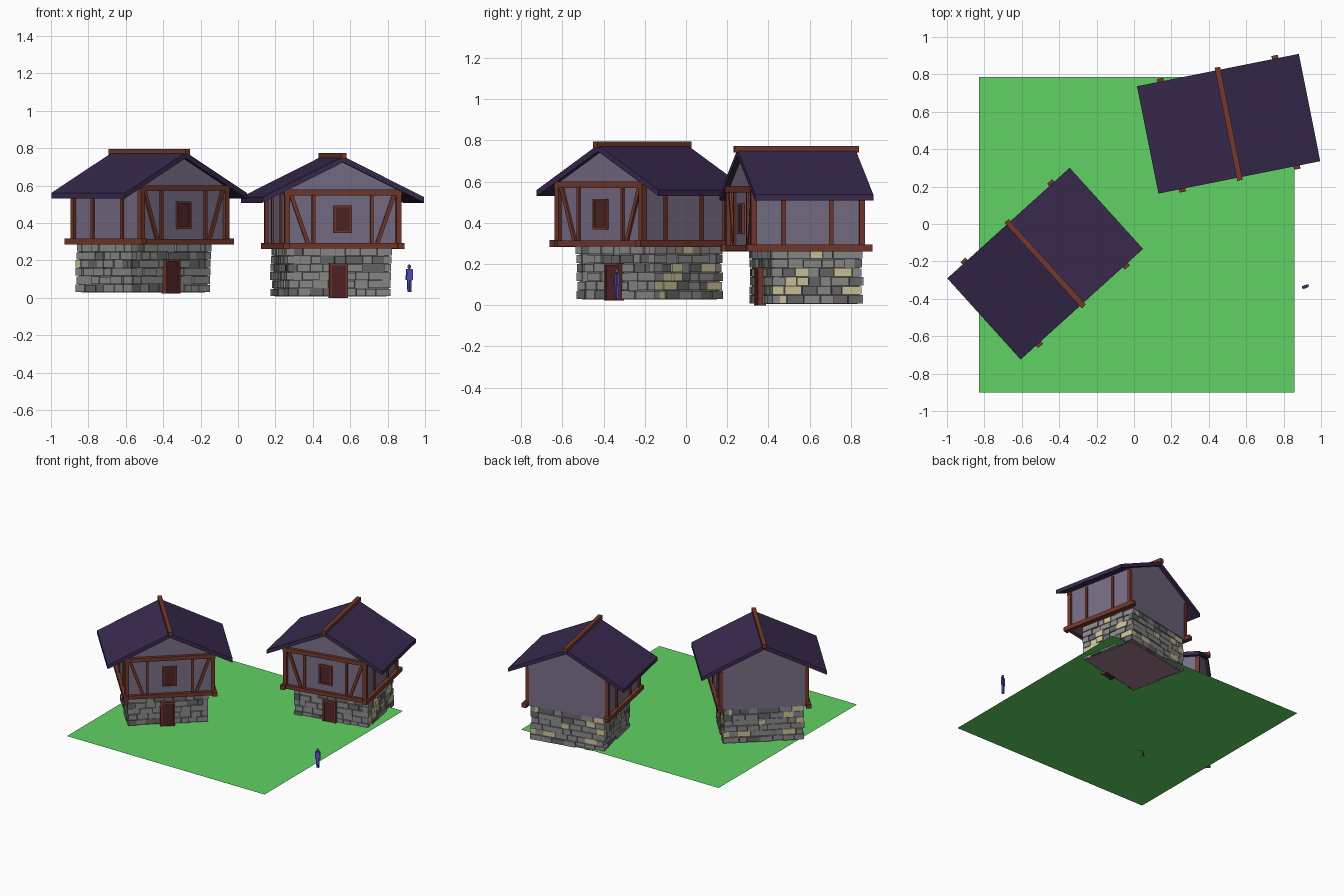
import bpy, bmesh, math, random
from mathutils import Matrix, Vector

if "Cube" in bpy.data.objects:
    bpy.data.objects.remove(bpy.data.objects["Cube"])


def lin(c):
    c /= 255
    return c / 12.92 if c <= 0.04045 else ((c + 0.055) / 1.055) ** 2.4


def material(name, r, g, b):
    m = bpy.data.materials.new(name)
    m.diffuse_color = (lin(r), lin(g), lin(b), 1)
    m.use_nodes = True
    m.node_tree.nodes["Principled BSDF"].inputs["Base Color"].default_value = m.diffuse_color
    return m


GRASS = material("grass green", 97, 210, 100)
ROOF = material("roof purple", 57, 42, 78)
WALL = material("plaster mauve", 120, 110, 134)
BEAM = material("timber brown", 116, 56, 44)
DOOR = material("door dark red", 80, 36, 38)
GREY = material("stone grey", 140, 140, 139)
DARK = material("stone dark grey", 104, 104, 104)
PALE = material("stone pale yellow", 205, 198, 155)
FLOOR = material("floor pink", 160, 122, 138)
BLUE = material("clothes blue", 84, 84, 205)


def prism(bm, profile, y0, y1, mi=0):
    """Extrude an xz profile from y0 to y1."""
    a = [bm.verts.new((x, y0, z)) for x, z in profile]
    b = [bm.verts.new((x, y1, z)) for x, z in profile]
    faces = [bm.faces.new(a), bm.faces.new(b[::-1])]
    n = len(a)
    for i in range(n):
        j = (i + 1) % n
        faces.append(bm.faces.new((a[j], a[i], b[i], b[j])))
    for f in faces:
        f.material_index = mi


def box(bm, x0, x1, y0, y1, z0, z1, mi=0):
    prism(bm, [(x0, z0), (x1, z0), (x1, z1), (x0, z1)], y0, y1, mi)


def finish(bm, name, mats, matrix):
    bmesh.ops.recalc_face_normals(bm, faces=bm.faces)
    me = bpy.data.meshes.new(name)
    bm.to_mesh(me)
    bm.free()
    for m in mats:
        me.materials.append(m)
    me.transform(matrix)
    ob = bpy.data.objects.new(name, me)
    bpy.context.collection.objects.link(ob)
    return ob


# stone storey footprint and row levels
HX, Y0, Y1 = 0.275, -0.168, 0.262
ROWS, ZB, ZT = 6, 0.008, 0.268


def stones(bm):
    rnd = random.Random(7)
    h = (ZT - ZB) / ROWS
    for side in ("front", "back", "left", "right"):
        lo, hi = (-HX, HX) if side in ("front", "back") else (Y0, Y1)
        for r in range(ROWS):
            z0 = ZB + r * h
            t = lo - rnd.uniform(0, 0.012)
            while t < hi - 0.005:
                e = t + rnd.uniform(0.05, 0.095)
                if e > hi - 0.035:
                    e = hi + rnd.uniform(0, 0.012)
                p = rnd.uniform(0.001, 0.014)
                g = 0.0015
                k = rnd.random()
                mi = 1 if k < 0.25 else 0
                if side in ("right", "back") and k > 0.84:
                    mi = 2
                zz = (z0 + g, z0 + h - g + rnd.uniform(-0.003, 0.001))
                if side == "front":
                    box(bm, t + g, e - g, Y0 - p, Y0 + 0.03, *zz, mi)
                elif side == "back":
                    box(bm, t + g, e - g, Y1 - 0.03, Y1 + p, *zz, mi)
                elif side == "left":
                    box(bm, -HX - p, -HX + 0.03, t + g, e - g, *zz, mi)
                else:
                    box(bm, HX - 0.03, HX + p, t + g, e - g, *zz, mi)
                t = e


def house(tag, x, y, z, angle):
    M = Matrix.Translation((x, y, z)) @ Matrix.Rotation(math.radians(angle), 4, 'Z')

    # stone ground storey: blocks around a dark core, with a floor slab
    bm = bmesh.new()
    stones(bm)
    box(bm, -HX + 0.003, HX - 0.003, Y0 + 0.003, Y1 - 0.003, ZB + 0.01, ZT, 1)
    finish(bm, tag + "_stone_base", [GREY, DARK, PALE], M)
    bm = bmesh.new()
    box(bm, -HX + 0.012, HX - 0.012, Y0 + 0.012, Y1 - 0.012, ZB - 0.002, ZB + 0.01)
    finish(bm, tag + "_floor", [FLOOR], M)

    # plaster upper storey with both gables
    bm = bmesh.new()
    prism(bm, [(-0.303, 0.266), (0.303, 0.266), (0.303, 0.58), (0, 0.73), (-0.303, 0.58)], -0.268, 0.272)
    finish(bm, tag + "_upper_walls", [WALL], M)

    # roof: two sloped slabs as one chevron
    bm = bmesh.new()
    prism(bm, [(-0.441, 0.508), (0, 0.725), (0.441, 0.508), (0.441, 0.538), (0, 0.756), (-0.441, 0.538)],
          -0.2925, 0.2925)
    finish(bm, tag + "_roof", [ROOF], M)
    bm = bmesh.new()
    box(bm, -0.015, 0.015, -0.308, 0.308, 0.742, 0.774)
    finish(bm, tag + "_ridge_beam", [BEAM], M)

    # timber frame
    bm = bmesh.new()
    F0, F1 = -0.288, -0.26
    box(bm, -0.325, 0.325, F0 - 0.002, F1, 0.264, 0.292)
    box(bm, -0.32, 0.32, F0 - 0.002, F1, 0.548, 0.578)
    for s in (-1, 1):
        # long sill, corner posts and studs on each side wall
        xs = sorted((s * 0.295, s * 0.33))
        box(bm, *xs, -0.31, 0.31, 0.262, 0.294)
        xp = sorted((s * 0.29, s * 0.318))
        box(bm, *xp, F0, -0.258, 0.285, 0.56)
        box(bm, *xp, 0.25, 0.276, 0.285, 0.56)
        xt = sorted((s * 0.295, s * 0.313))
        for yc in (-0.125, 0.11):
            box(bm, *xt, yc - 0.01, yc + 0.01, 0.285, 0.56)
        # front stud and diagonal brace
        xi = sorted((s * 0.15, s * 0.168))
        box(bm, *xi, -0.28, F1, 0.285, 0.555)
        prism(bm, [(s * 0.272, 0.555), (s * 0.294, 0.555), (s * 0.198, 0.285), (s * 0.176, 0.285)],
              -0.279, F1)
    finish(bm, tag + "_timber_frame", [BEAM], M)

    # door and window: frame strips around a panel
    for name, cx, w, z0, z1, yf, yb in (("_door", -0.005, 0.05, 0.0, 0.183, -0.2, -0.16),
                                        ("_window", 0, 0.05, 0.347, 0.494, -0.282, -0.26)):
        bm = bmesh.new()
        t = 0.011
        box(bm, cx - w + t, cx + w - t, yf + 0.006, yb, z0, z1 - t, 0)
        box(bm, cx - w, cx - w + t, yf, yb, z0, z1, 1)
        box(bm, cx + w - t, cx + w, yf, yb, z0, z1, 1)
        box(bm, cx - w + t, cx + w - t, yf, yb, z1 - t, z1, 1)
        if name == "_window":
            box(bm, cx - w + t, cx + w - t, yf, yb, z0, z0 + t, 1)
        finish(bm, tag + name, [DOOR, BEAM], M)


house("left_house", -0.475, -0.212, 0.022, 42.1)
house("right_house", 0.506, 0.536, 0.0, 11.3)

# flat lawn
bm = bmesh.new()
bm.faces.new([bm.verts.new(p) for p in
              ((-0.83, -0.9, 0.022), (0.857, -0.9, 0.022), (0.857, 0.787, 0.022), (-0.83, 0.787, 0.022))])
finish(bm, "lawn", [GRASS], Matrix())

# small standing figure: legs, torso, arms, head
bm = bmesh.new()
for s in (-1, 1):
    prism(bm, [(s * 0.002, 0.0), (s * 0.009, 0.0), (s * 0.012, 0.07), (0, 0.07)], -0.006, 0.006)
    prism(bm, [(s * 0.013, 0.065), (s * 0.019, 0.065), (s * 0.018, 0.122), (s * 0.012, 0.122)], -0.005, 0.005)
prism(bm, [(-0.012, 0.068), (0.012, 0.068), (0.016, 0.124), (-0.016, 0.124)], -0.008, 0.008)
P = Matrix.Translation((0.916, -0.335, 0.03)) @ Matrix.Rotation(math.radians(20), 4, 'Z')
finish(bm, "figure_body", [BLUE], P)
bm = bmesh.new()
bmesh.ops.create_icosphere(bm, subdivisions=1, radius=0.011,
                           matrix=Matrix.Translation((0, 0, 0.136)) @ Matrix.Diagonal((1, 1, 1.25, 1)))
finish(bm, "figure_head", [FLOOR], P)
